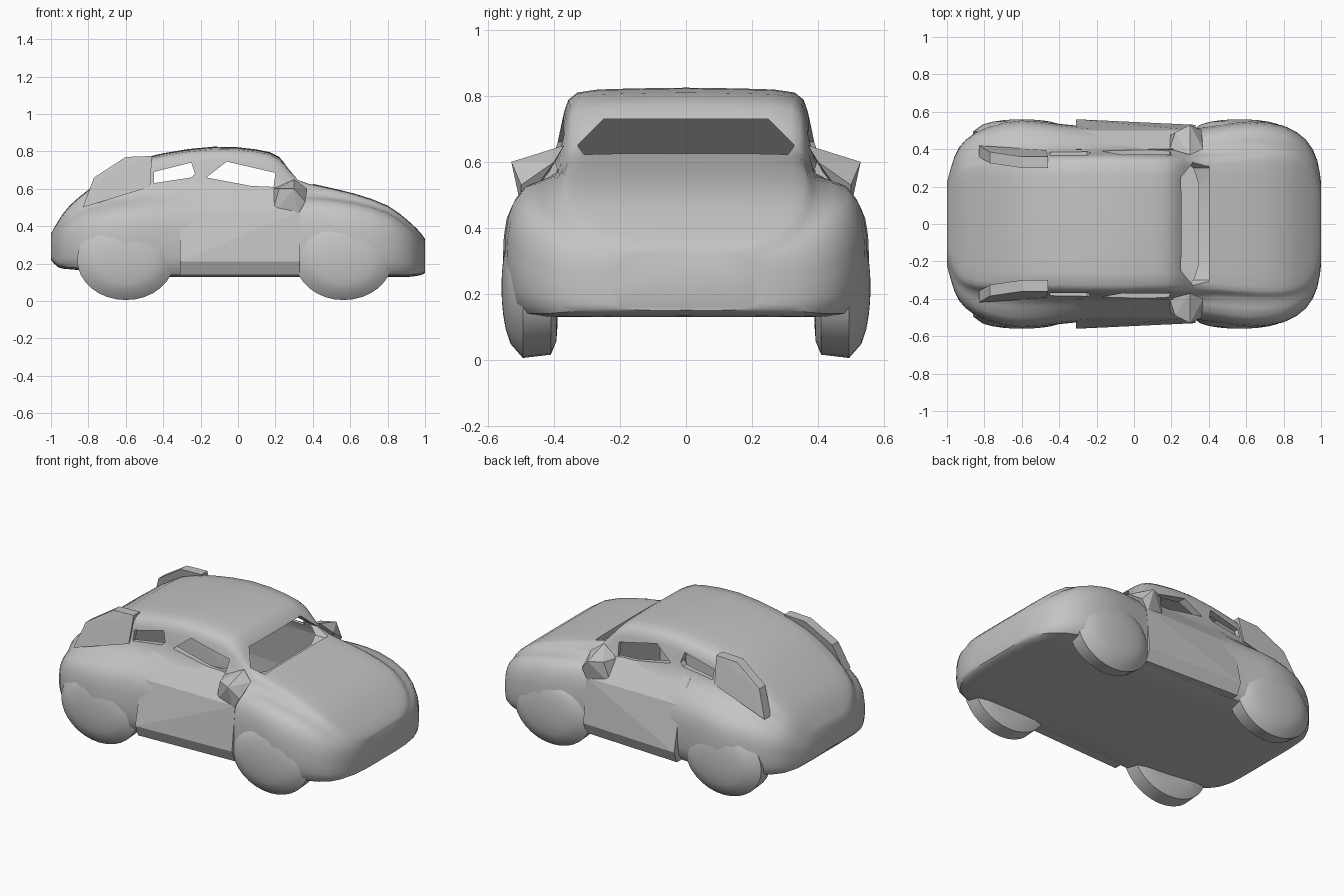
import bpy, bmesh, math
from mathutils import Vector

cube = bpy.data.objects.get("Cube")
if cube:
    bpy.data.objects.remove(cube, do_unlink=True)

grey = bpy.data.materials.new("plain grey")
grey.use_nodes = True
COLOR = (0.55, 0.55, 0.55, 1)
grey.diffuse_color = COLOR
grey.node_tree.nodes["Principled BSDF"].inputs["Base Color"].default_value = COLOR


def add_object(name, bm):
    bmesh.ops.recalc_face_normals(bm, faces=bm.faces[:])
    mesh = bpy.data.meshes.new(name)
    bm.to_mesh(mesh)
    bm.free()
    mesh.materials.append(grey)
    obj = bpy.data.objects.new(name, mesh)
    bpy.context.collection.objects.link(obj)
    return obj


def select(obj):
    bpy.ops.object.select_all(action='DESELECT')
    obj.select_set(True)
    bpy.context.view_layer.objects.active = obj


def smooth(obj, angle):
    select(obj)
    bpy.ops.object.shade_smooth_by_angle(angle=math.radians(angle))


def hull(name, points):
    bm = bmesh.new()
    for p in points:
        bm.verts.new(p)
    bmesh.ops.convex_hull(bm, input=bm.verts[:])
    loose = [v for v in bm.verts if not v.link_faces]
    bmesh.ops.delete(bm, geom=loose, context='VERTS')
    return add_object(name, bm)


def prism(name, outline, place, low, high):
    """Extrude a 2D outline between two depths; place maps (a, b, depth) to 3D."""
    bm = bmesh.new()
    ends = [[bm.verts.new(place(a, b, d)) for a, b in outline] for d in (low, high)]
    for ring in ends:
        bm.faces.new(ring)
    n = len(outline)
    for i in range(n):
        j = (i + 1) % n
        bm.faces.new((ends[0][i], ends[0][j], ends[1][j], ends[1][i]))
    return add_object(name, bm)


def spline(points, steps):
    """Smooth path through the given points."""
    pts = [Vector(p) for p in points]
    out = []
    for i in range(len(pts) - 1):
        p0, p1 = pts[max(i - 1, 0)], pts[i]
        p2, p3 = pts[i + 1], pts[min(i + 2, len(pts) - 1)]
        for s in range(steps):
            t = s / steps
            out.append(p1 + (p2 - p0) * (t / 2)
                       + (p0 * 2 - p1 * 5 + p2 * 4 - p3) * (t * t / 2)
                       + (p1 * 3 - p0 - p2 * 3 + p3) * (t ** 3 / 2))
    return out + [pts[-1]]


def section(station):
    x, w, zb, zs, wc, zt = station
    h, t = zs - zb, zt - zs
    half = spline([(0, zb), (w * .6, zb), (w * .92, zb + .01), (w * .99, zb + h * .25),
                   (w, zb + h * .5), (w * .98, zb + h * .8), (w * .9, zs),
                   (wc + .03, zs + t * .3), (wc, zs + t * .75),
                   (wc - .04, zs + t * .95), (wc * .5, zt - t * .01), (0, zt)], 2)
    left = [(x, y, z) for y, z in half]
    return left + [(x, -y, z) for x, y, z in left[-2:0:-1]]


# Body shell: x, half width, bottom, shoulder height, cabin half width, top
STATIONS = [
    (-1, .22, .22, .30, .16, .36),
    (-.96, .36, .18, .36, .26, .43),
    (-.9, .45, .17, .42, .32, .51),
    (-.78, .52, .16, .47, .35, .61),
    (-.6, .555, .14, .50, .36, .73),
    (-.4, .535, .13, .52, .365, .79),
    (-.13, .51, .13, .53, .37, .825),
    (.1, .505, .13, .53, .365, .81),
    (.22, .505, .13, .53, .36, .77),
    (.32, .51, .13, .53, .36, .655),
    (.45, .53, .13, .53, .36, .615),
    (.62, .55, .13, .51, .37, .575),
    (.8, .525, .13, .46, .37, .51),
    (.92, .45, .13, .38, .33, .42),
    (.98, .34, .14, .32, .25, .36),
    (1, .22, .15, .29, .16, .33),
]
bm = bmesh.new()
rings = [[bm.verts.new(p) for p in section(s)] for s in spline(STATIONS, 2)]
for a, b in zip(rings, rings[1:]):
    for i in range(len(a)):
        j = (i + 1) % len(a)
        bm.faces.new((a[i], a[j], b[j], b[i]))
bm.faces.new(rings[0])
bm.faces.new(rings[-1])
body = add_object("body_shell", bm)

# Cabin hollow and window openings
cabin = [(x, s * y, z) for s in (-1, 1) for x, y, z in (
    (-.75, .43, .18), (.45, .44, .18), (-.75, .43, .44), (.45, .44, .45),
    (-.37, .31, .76), (.12, .31, .76), (.37, .33, .57))]
along_y = lambda a, b, d: (a, d, b)
along_x = lambda a, b, d: (d, a, b)
screen = [(.22, .59), (.3, .61), (.33, .65), (.25, .73)]
screen += [(-y, z) for y, z in reversed(screen)]
cutters = [
    hull("cabin_cutter", cabin),
    prism("rear_window_cutter", [(-.45, .63), (-.45, .69), (-.25, .74), (-.23, .68), (-.25, .66)],
          along_y, -.7, .7),
    prism("front_window_cutter", [(-.17, .66), (-.06, .745), (.2, .685), (.19, .61), (.07, .615)],
          along_y, -.7, .7),
    prism("windscreen_cutter", screen, along_x, .15, .4),
]
for cutter in cutters:
    cutter.hide_render = True
    mod = body.modifiers.new(cutter.name, 'BOOLEAN')
    mod.operation = 'DIFFERENCE'
    mod.solver = 'EXACT'
    mod.object = cutter
    select(body)
    bpy.ops.object.modifier_apply(modifier=mod.name)
    bpy.data.objects.remove(cutter, do_unlink=True)
smooth(body, 35)

for side, s in (("left", 1), ("right", -1)):
    # Covered wheels: flattened barrels whose outer face domes into the wing
    for end, x in (("rear", -.6), ("front", .565)):
        bm = bmesh.new()
        bmesh.ops.create_cone(bm, cap_ends=True, cap_tris=True, segments=32,
                              radius1=1, radius2=1, depth=2)
        spokes = [e for e in bm.edges if any(v.co.xy.length < .1 for v in e.verts)]
        bmesh.ops.subdivide_edges(bm, edges=spokes, cuts=4, use_grid_fill=True)
        for v in bm.verts:
            r = v.co.xy.length
            outer = v.co.z > 0
            y = .56 - .035 * r ** 2 - .03 * r ** 8 if outer else .39 + .02 * r ** 8
            v.co = (x + v.co.x * .26, s * y, .22 + v.co.y * (.215 if outer else .205))
        smooth(add_object(f"{end}_{side}_wheel", bm), 50)

    # Door panel sloping from the window line out to the flared sill
    hull(f"{side}_door_panel", [(x, s * y, z) for x, flare in ((-.31, .56), (.33, .53))
                                for y, z in ((.4, .61), (.5, .48), (flare, .21),
                                             (flare - .03, .14), (.46, .14), (.39, .58))])

    # Wedge shaped door mirror
    hull(f"{side}_mirror", [(x, s * y, z) for x, y, z in (
        (.18, .47, .46), (.32, .5, .46), (.19, .4, .6), (.3, .37, .65),
        (.22, .49, .6), (.3, .53, .6), (.37, .4, .6), (.36, .5, .53))])

    # Rear pillar fin, leaning in with the cabin side
    hull(f"{side}_rear_fin", [(x, s * (y - inset), z) for inset in (0, .06) for x, y, z in (
        (-.83, .42, .5), (-.77, .385, .66), (-.7, .38, .69), (-.6, .36, .77),
        (-.46, .36, .775), (-.47, .395, .61))])
